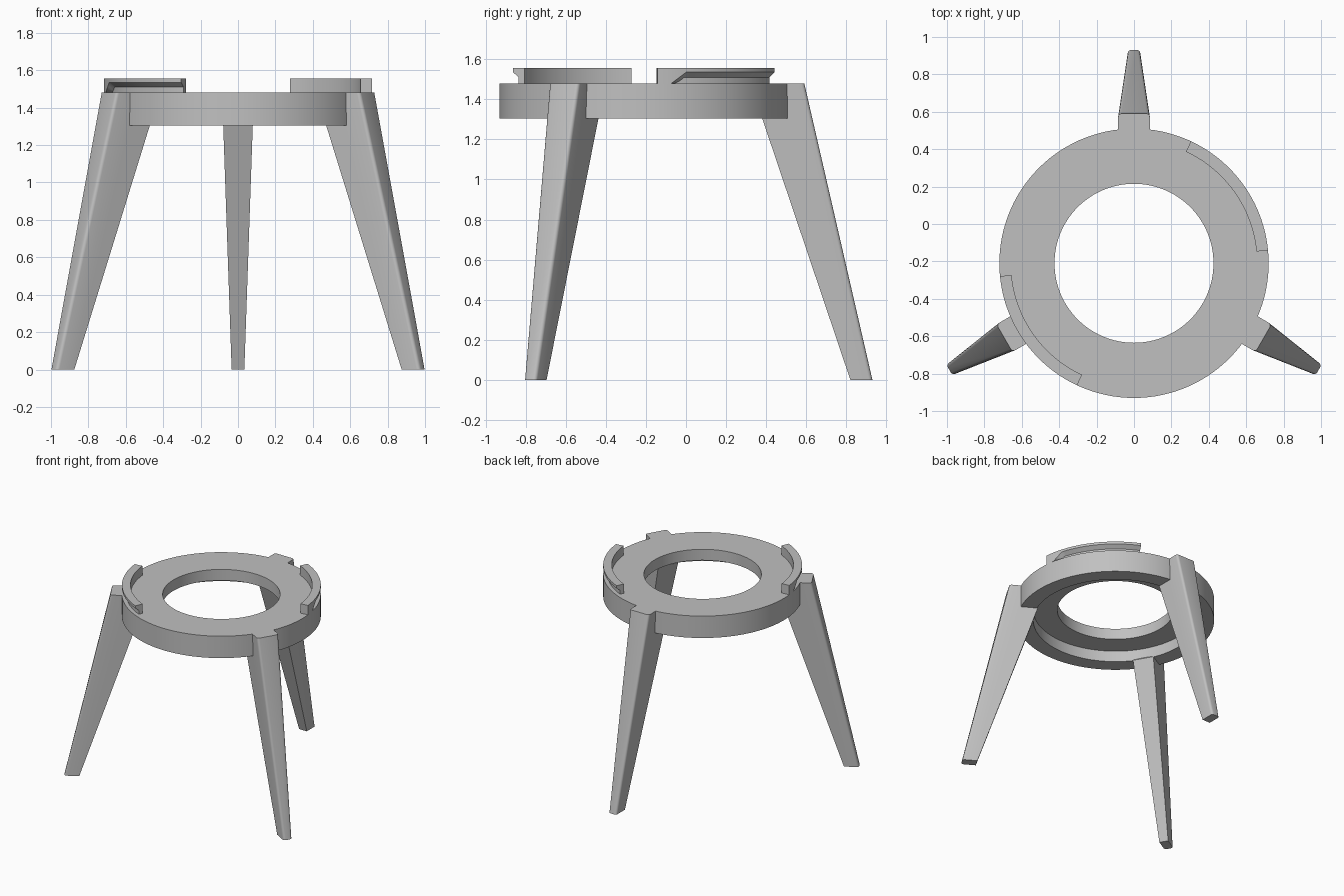
import bpy, bmesh
from math import radians, sin, cos
from mathutils import Matrix, Vector

old = bpy.data.objects.get("Cube")
if old:
    bpy.data.objects.remove(old, do_unlink=True)

CENTRE_Y = -0.21
TOP, BOTTOM, CLIP_TOP = 1.48, 1.305, 1.555
OUTER, HOLE, RECESS = 0.72, 0.425, 0.60

grey = bpy.data.materials.new("light grey")
grey.use_nodes = True
grey.diffuse_color = (0.53, 0.53, 0.53, 1)
grey.node_tree.nodes["Principled BSDF"].inputs["Base Color"].default_value = grey.diffuse_color


def finish(name, bm, turn=0):
    """Turn the part about the ring axis and make it an object."""
    bmesh.ops.remove_doubles(bm, verts=bm.verts, dist=0.0001)
    bmesh.ops.recalc_face_normals(bm, faces=bm.faces)
    bm.transform(Matrix.Translation((0, CENTRE_Y, 0)) @ Matrix.Rotation(radians(turn), 4, 'Z'))
    mesh = bpy.data.meshes.new(name)
    bm.to_mesh(mesh)
    bm.free()
    mesh.materials.append(grey)
    obj = bpy.data.objects.new(name, mesh)
    bpy.context.collection.objects.link(obj)
    bpy.ops.object.select_all(action='DESELECT')
    obj.select_set(True)
    bpy.context.view_layer.objects.active = obj
    bpy.ops.object.shade_smooth_by_angle(angle=radians(30))
    return obj


def sweep(angles, profile_at, closed):
    """Carry an (r, z) profile round the ring axis."""
    bm = bmesh.new()
    loops = [[bm.verts.new((r * cos(radians(a)), r * sin(radians(a)), z))
              for r, z in profile_at(a)] for a in angles]
    pairs = list(zip(loops, loops[1:]))
    if closed:
        pairs.append((loops[-1], loops[0]))
    else:
        bm.faces.new(loops[0])
        bm.faces.new(loops[-1])
    for p, q in pairs:
        n = len(p)
        for i in range(n):
            j = (i + 1) % n
            bm.faces.new((p[i], p[j], q[j], q[i]))
    return bm


# Ring with a stepped recess underneath
step = (TOP + BOTTOM) / 2
ring_profile = [(HOLE, TOP), (OUTER, TOP), (OUTER, BOTTOM),
                (RECESS, BOTTOM), (RECESS, step), (HOLE, step)]
count = 120
finish("ring", sweep([i * 360 / count for i in range(count)], lambda a: ring_profile, True))


# Curved clips with an undercut groove that ramps up near one end
def clip_profile(a):
    ramp = min(max((a - 11) / 6, 0), 1)
    lip = TOP + 0.055 * ramp
    groove = OUTER - 0.03
    return [(0.658, TOP), (0.658, CLIP_TOP), (OUTER, CLIP_TOP), (OUTER, lip),
            (groove, max(TOP, lip - 0.025)), (groove, TOP)]


clip_angles = [5.5, 8, 11, 13, 15] + list(range(17, 66, 2))
for name, turn in (("left_clip", 0), ("right_clip", 180)):
    finish(name, sweep(clip_angles, clip_profile, False), turn)


# Tapered splayed legs, rounded along the outer edges
def leg(name, turn):
    side = [(0.59, BOTTOM), (1.03, 0), (1.14, 0), (0.80, TOP),
            (0.70, TOP), (0.70, 1.34), (0.62, 1.34)]
    bm = bmesh.new()
    rows = []
    for s in (-1, 1):
        rows.append([bm.verts.new((r, s * (0.034 + 0.051 * z / TOP), z)) for r, z in side])
        bm.faces.new(rows[-1])
    n = len(side)
    for i in range(n):
        j = (i + 1) % n
        bm.faces.new((rows[0][i], rows[0][j], rows[1][j], rows[1][i]))
    edges = [bm.edges.get((row[2], row[3])) for row in rows]
    bmesh.ops.bevel(bm, geom=edges, offset=0.018, segments=4, profile=0.5, affect='EDGES')
    finish(name, bm, turn)


for name, turn in (("back_leg", 90), ("front_right_leg", 210), ("front_left_leg", 330)):
    leg(name, turn)
